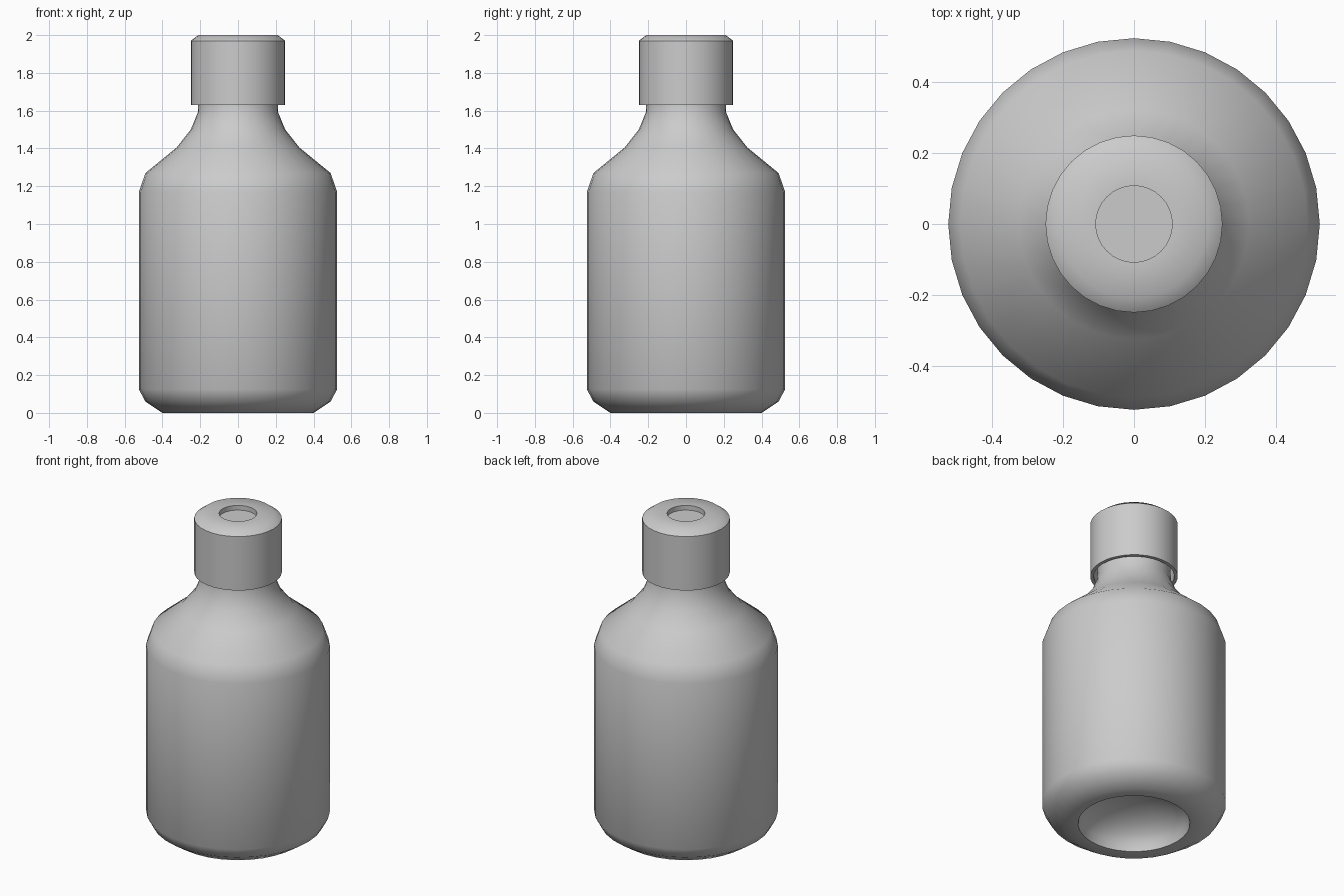
import bpy
import bmesh
import math

cube = bpy.data.objects.get("Cube")
if cube:
    bpy.data.objects.remove(cube, do_unlink=True)

SIDES = 32

# Single plain grey for the whole bottle
grey = bpy.data.materials.new("plain_grey")
grey.use_nodes = True
colour = (0.6, 0.6, 0.6, 1)
grey.diffuse_color = colour
grey.node_tree.nodes["Principled BSDF"].inputs["Base Color"].default_value = colour


def lathe(name, profile):
    """Revolve (radius, height) points round the z axis."""
    bm = bmesh.new()
    verts = [bm.verts.new((r, 0, z)) for r, z in profile]
    edges = [bm.edges.new(pair) for pair in zip(verts, verts[1:])]
    bmesh.ops.spin(bm, geom=verts + edges, cent=(0, 0, 0), axis=(0, 0, 1),
                   angle=math.tau, steps=SIDES)
    bmesh.ops.remove_doubles(bm, verts=bm.verts, dist=0.0005)
    bmesh.ops.recalc_face_normals(bm, faces=bm.faces)
    mesh = bpy.data.meshes.new(name)
    bm.to_mesh(mesh)
    bm.free()
    mesh.materials.append(grey)
    obj = bpy.data.objects.new(name, mesh)
    bpy.context.collection.objects.link(obj)
    bpy.ops.object.select_all(action="DESELECT")
    obj.select_set(True)
    bpy.context.view_layer.objects.active = obj
    bpy.ops.object.shade_smooth_by_angle(angle=math.radians(40))
    return obj


# Bottle: hollow domed base, foot ring, straight wall, shoulder and neck
dome = [(0.32 * math.sin(a), 0.18 * math.cos(a))
        for a in (math.pi / 2 * i / 6 for i in range(7))]
wall = [(0.40, 0), (0.49, 0.06), (0.525, 0.125), (0.525, 1.17),
        (0.49, 1.27), (0.325, 1.405), (0.25, 1.50), (0.213, 1.59),
        (0.21, 1.64), (0.21, 1.88), (0, 1.88)]
lathe("bottle_body", dome + wall)

# Cap: hollow underside, sharp rim, chamfered top with a round recess
lathe("cap", [(0, 1.90), (0.23, 1.90), (0.23, 1.63), (0.25, 1.63),
              (0.25, 1.97), (0.21, 2.0), (0.108, 2.0), (0.108, 1.97),
              (0, 1.97)])
